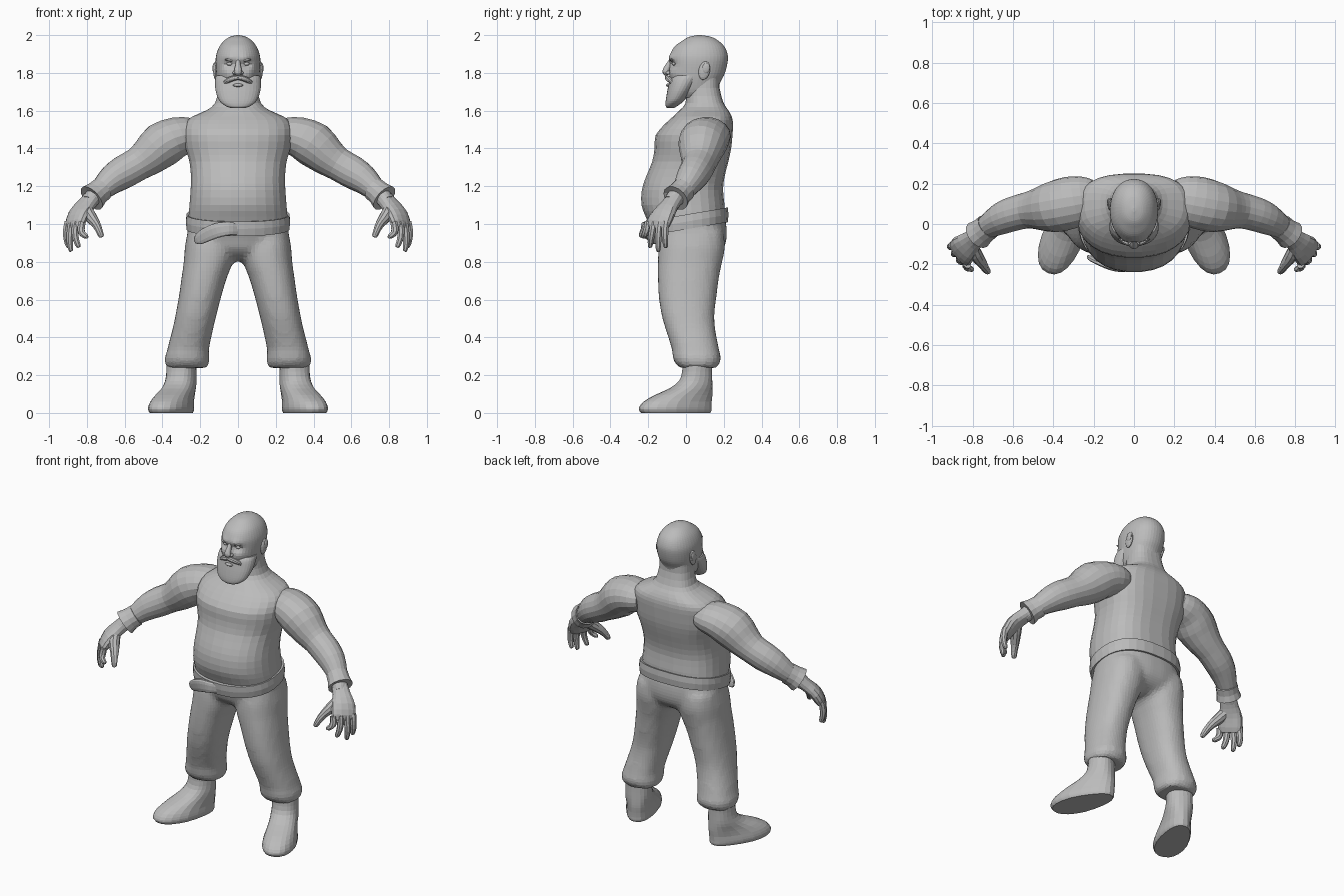
import bpy, bmesh, math
from mathutils import Vector, Matrix

grey = bpy.data.materials.new("plain grey")
grey.diffuse_color = (0.5, 0.5, 0.5, 1)


def finish(name, bm, mirror=False):
    bmesh.ops.recalc_face_normals(bm, faces=bm.faces)
    me = bpy.data.meshes.new(name)
    bm.to_mesh(me)
    bm.free()
    me.materials.append(grey)
    ob = bpy.data.objects.new(name, me)
    bpy.context.collection.objects.link(ob)
    if mirror:
        m = ob.modifiers.new("mirror", 'MIRROR')
        m.use_mirror_merge = False
    return ob


def resample(rows, k):
    """Catmull-Rom interpolation of parameter rows."""
    out = []
    for i in range(len(rows) - 1):
        p = [rows[max(0, i - 1)], rows[i], rows[i + 1], rows[min(len(rows) - 1, i + 2)]]
        for j in range(k):
            t = j / k
            out.append([0.5 * (2 * b + (c - a) * t + (2 * a - 5 * b + 4 * c - d) * t * t
                               + (3 * b - a - 3 * c + d) * t ** 3) for a, b, c, d in zip(*p)])
    return out + [list(rows[-1])]


def super_circle(n, e, front=None):
    """Rounded-square outline; the front half may have its own roundness."""
    for i in range(n):
        a = 2 * math.pi * (i + 0.5) / n
        c, s = math.cos(a), math.sin(a)
        q = front if front and s < 0 else e
        yield (math.copysign(abs(c) ** (2 / q), c), math.copysign(abs(s) ** (2 / q), s))


def loft(rings, closed=False, bm=None):
    bm = bm or bmesh.new()
    vs = [[bm.verts.new(p) for p in r] for r in rings]
    n = len(vs[0])
    pairs = list(zip(vs, vs[1:])) + ([(vs[-1], vs[0])] if closed else [])
    for a, b in pairs:
        for i in range(n):
            bm.faces.new((a[i], a[(i + 1) % n], b[(i + 1) % n], b[i]))
    if not closed:
        bm.faces.new(vs[0])
        bm.faces.new(vs[-1])
    return bm


def stack(rows, k=2, n=24, e=2.3, tilt=0.0, closed=False, bm=None, front=None):
    """Horizontal sections: z, centre x, half width, front y, back y."""
    rings = []
    for z, cx, hx, yf, yb in resample(rows, k):
        my, ry = (yf + yb) / 2, (yb - yf) / 2
        rings.append([Vector((cx + hx * c, my + ry * s, z + tilt * (my + ry * s)))
                      for c, s in super_circle(n, e, front)])
    return loft(rings, closed, bm)


def tube(rows, k=2, n=14, e=2.0, twist=0.0):
    """Sections along a path: x, y, z, radius across, radius in depth."""
    rows = resample(rows, k)
    pts = [Vector(r[:3]) for r in rows]
    rings = []
    for i, r in enumerate(rows):
        t = (pts[min(i + 1, len(pts) - 1)] - pts[max(i - 1, 0)]).normalized()
        a = t.cross(Vector((0, 1, 0))).normalized()
        b = a.cross(t)
        ct, st = math.cos(twist), math.sin(twist)
        a, b = a * ct - b * st, b * ct + a * st
        rings.append([pts[i] + a * r[3] * c + b * r[4] * s for c, s in super_circle(n, e)])
    return loft(rings)


def ball(name, loc, size, rot=0.0, axis='Y', mirror=True):
    bm = bmesh.new()
    bmesh.ops.create_uvsphere(bm, u_segments=14, v_segments=8, radius=1)
    bmesh.ops.transform(bm, verts=bm.verts, matrix=Matrix.Translation(loc)
                        @ Matrix.Rotation(rot, 4, axis) @ Matrix.Diagonal((*size, 1)))
    return finish(name, bm, mirror)


# torso with neck
finish("torso", stack([
    (0.98, 0, .262, -.19, .195), (1.04, 0, .263, -.215, .205), (1.10, 0, .258, -.237, .205),
    (1.18, 0, .252, -.235, .197), (1.25, 0, .25, -.213, .205), (1.33, 0, .258, -.18, .225),
    (1.40, 0, .278, -.168, .24), (1.47, 0, .286, -.162, .247), (1.53, 0, .28, -.112, .25),
    (1.568, 0, .245, -.07, .243), (1.602, 0, .168, -.035, .225), (1.64, 0, .122, -.003, .2),
    (1.72, 0, .103, .0, .178), (1.79, 0, .1, .0, .18)], n=28, e=2.65, front=2.25))

# head, with dented eye sockets and raised brow and cheeks
head = stack([
    (1.67, 0, .075, -.05, .15), (1.70, 0, .095, -.075, .168), (1.75, 0, .108, -.085, .182),
    (1.80, 0, .115, -.088, .207), (1.86, 0, .119, -.088, .221), (1.90, 0, .114, -.083, .22),
    (1.94, 0, .098, -.06, .203), (1.97, 0, .074, -.02, .172), (1.99, 0, .045, .015, .135),
    (2.0, 0, .008, .06, .08)], k=4, n=44, e=2.15)
for v in head.verts:
    if v.co.y < 0:
        x, z = abs(v.co.x), v.co.z
        g = lambda cx, cz, w: math.exp(-((x - cx) / w) ** 2 - ((z - cz) / (w * .75)) ** 2)
        v.co.y += .022 * g(.045, 1.846, .026) - .010 * g(.04, 1.877, .03) - .009 * g(.065, 1.80, .03)
finish("head", head)

# facial features
ball("eye", (.044, -.062, 1.848), (.017, .012, .010))
ball("eyebrow", (.043, -.075, 1.868), (.027, .011, .007), -.1)
ball("ear", (.118, .097, 1.812), (.013, .03, .05), -.2, 'X')
ball("ear_rim", (.127, .106, 1.825), (.008, .02, .028), -.2, 'X')
finish("nose", tube([(0, -.078, 1.865, .012, .012), (0, -.09, 1.845, .013, .014),
                     (0, -.102, 1.82, .019, .018), (0, -.108, 1.803, .021, .016),
                     (0, -.098, 1.788, .01, .008)], k=3))
ball("nostril", (.018, -.093, 1.8), (.011, .014, .01))
finish("moustache", tube([(-.004, -.1, 1.776, .012, .012), (.03, -.095, 1.77, .015, .014),
                          (.06, -.077, 1.755, .013, .013), (.085, -.06, 1.735, .004, .004)],
                         k=3, n=10), True)
ball("lower_lip", (0, -.094, 1.735), (.028, .012, .009), mirror=False)
finish("beard", stack([
    (1.613, 0, .035, -.1, -.065), (1.625, 0, .067, -.108, -.045), (1.65, 0, .097, -.108, -.012),
    (1.69, 0, .115, -.102, .025), (1.73, 0, .122, -.094, .055), (1.765, 0, .121, -.086, .08),
    (1.785, 0, .116, -.07, .09)], k=3, n=32, e=2.2))

# arms
finish("arm", tube([
    (.2, .125, 1.478, .07, .095), (.25, .12, 1.472, .092, .118), (.32, .105, 1.46, .108, .13),
    (.40, .085, 1.42, .122, .127), (.47, .075, 1.36, .105, .106), (.53, .068, 1.318, .09, .09),
    (.6, .05, 1.278, .089, .086), (.66, .025, 1.24, .08, .079), (.72, -.01, 1.187, .061, .062),
    (.765, -.05, 1.145, .048, .05), (.79, -.075, 1.115, .04, .045)], n=18), True)
finish("wrist_cuff", tube([
    (.722, -.012, 1.183, .055, .055), (.723, -.013, 1.182, .066, .066),
    (.75, -.035, 1.16, .067, .066), (.775, -.055, 1.137, .077, .074),
    (.772, -.052, 1.14, .04, .04)], k=1, n=14), True)

# hands
finish("palm", tube([
    (.765, -.05, 1.145, .042, .046), (.805, -.085, 1.10, .038, .055), (.84, -.118, 1.055, .038, .072),
    (.86, -.145, 1.005, .032, .074), (.867, -.155, .975, .018, .06)], n=14, e=2.3, twist=.6), True)
for kx, ky, tip in [(.825, -.2, (.803, -.225, .925)), (.856, -.17, (.845, -.19, .876)),
                    (.88, -.137, (.885, -.147, .855)), (.9, -.105, (.898, -.107, .875))]:
    x, y, z = tip
    finish("finger", tube([
        (kx, ky, 1.01, .02, .02), (kx + .006, ky - .006, .972, .021, .02),
        ((kx + x) / 2 + .009, (ky + y) / 2 - .005, (.972 + z) / 2, .018, .018),
        (x, y, z + .008, .014, .013), (x - .003, y, z, .006, .006)], n=8), True)
finish("thumb", tube([
    (.81, -.1, 1.09, .032, .03), (.785, -.15, 1.045, .034, .034), (.752, -.195, 1.0, .024, .026),
    (.735, -.222, .965, .019, .02), (.724, -.236, .937, .015, .015),
    (.722, -.238, .93, .006, .006)], n=10), True)

# trousers: seat and both legs fused into one cloth surface
cloth = stack([
    (1.04, 0, .264, -.2, .208), (.98, 0, .267, -.18, .216), (.92, 0, .27, -.155, .216),
    (.87, 0, .26, -.14, .2), (.83, 0, .17, -.1, .16), (.805, 0, .07, -.05, .1)], e=2.4, front=2.2)
leg = [
    (.96, .15, .118, -.13, .2), (.88, .15, .132, -.146, .208), (.8, .157, .131, -.15, .193),
    (.72, .178, .121, -.15, .176), (.62, .2, .113, -.146, .163), (.52, .222, .109, -.131, .151),
    (.44, .24, .108, -.108, .156), (.37, .257, .11, -.085, .169), (.325, .266, .111, -.073, .178),
    (.295, .27, .119, -.072, .186), (.262, .27, .118, -.058, .18), (.238, .27, .108, -.035, .16)]
for side in (1, -1):
    stack([(r[0], side * r[1], *r[2:]) for r in leg], n=20, bm=cloth)
trousers = finish("trousers", cloth)
fuse = trousers.modifiers.new("fuse", 'REMESH')
fuse.mode, fuse.voxel_size = 'VOXEL', .02
soft = trousers.modifiers.new("soften", 'SMOOTH')
soft.factor, soft.iterations = .5, 4

# belt and its hanging end
finish("belt", stack([
    (.975, 0, .255, -.18, .2), (.972, 0, .273, -.213, .222), (1.012, 0, .277, -.222, .226),
    (1.05, 0, .273, -.224, .222), (1.047, 0, .255, -.19, .2)],
    k=1, n=32, tilt=.17, closed=True, e=2.5, front=2.2))
finish("belt_end", tube([
    (.0, -.205, .972, .03, .012), (-.05, -.222, .975, .036, .016), (-.11, -.214, .966, .04, .016),
    (-.17, -.19, .942, .038, .014), (-.21, -.17, .918, .029, .012),
    (-.228, -.16, .907, .01, .006)], k=3, n=12, e=3))

# boots: sections stretched towards the turned-out toes
boot = stack([
    (.3, 0, .08, -.07, .078), (.22, 0, .077, -.077, .078), (.17, 0, .079, -.095, .08),
    (.13, 0, .083, -.15, .082), (.095, 0, .089, -.235, .083), (.06, 0, .097, -.3, .08),
    (.03, 0, .102, -.325, .078), (.012, 0, .1, -.325, .078), (0, 0, .094, -.315, .072)],
    n=22, e=2.3)
for v in boot.verts:
    # narrower heel below the ankle
    low = max(0, min(1, (.14 - v.co.z) / .08))
    v.co.x *= 1 - .17 * low * max(0, min(1, (v.co.y + .15) / .15))
bmesh.ops.transform(boot, verts=boot.verts,
                    matrix=Matrix.Translation((.3, .058, 0)) @ Matrix.Rotation(.4, 4, 'Z'))
finish("boot", boot, True)
